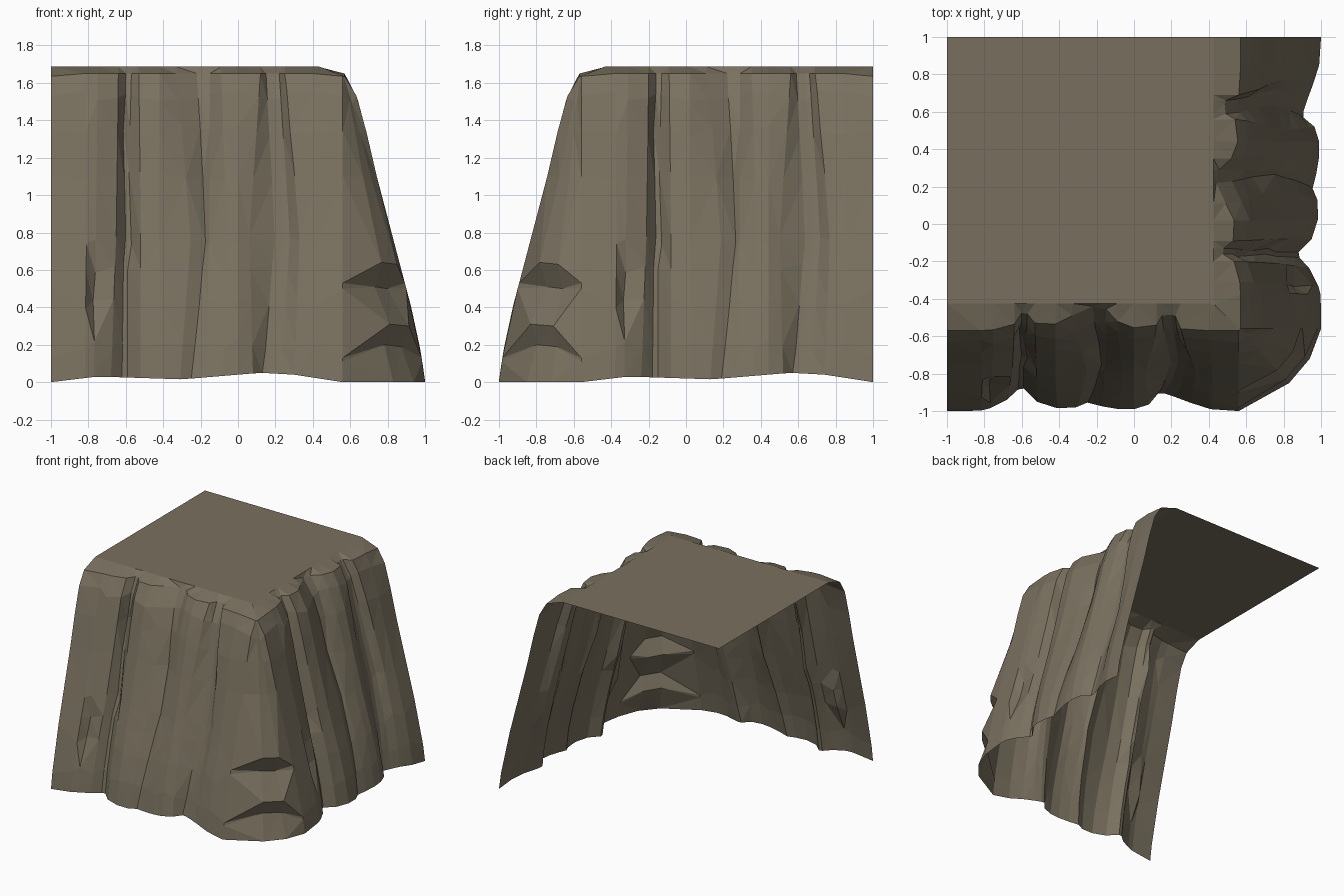
import bpy, bmesh, random

if "Cube" in bpy.data.objects:
    bpy.data.objects.remove(bpy.data.objects["Cube"])
random.seed(4)

rock = bpy.data.materials.new("grey brown rock")
rock.diffuse_color = (0.19, 0.162, 0.114, 1)
rock.use_nodes = True
rock.node_tree.nodes["Principled BSDF"].inputs["Base Color"].default_value = rock.diffuse_color


def lerp(pts, x):
    """Piecewise linear lookup in a short profile."""
    for (x0, y0), (x1, y1) in zip(pts, pts[1:]):
        if x <= x1:
            return y0 + (y1 - y0) * (x - x0) / (x1 - x0)
    return pts[-1][1]


# Wall rows, slope profile (0 = foot, 1 = rim) and the wavy foot line
ROWS = [0, .2, .42, .6, .76, 1.1, 1.34, 1.53, 1.65]
END_ROWS = [0, .11, .13, .5, .53, 1.1, 1.34, 1.53, 1.635]
SLOPE = [(0, 0), (.25, .08), (.42, .18), (.76, .40), (1.1, .60), (1.34, .73), (1.5, .81), (1.635, 1)]
FOOT = [(-1, 0), (-.75, .03), (-.3, .015), (.12, .05), (.3, .04), (.56, 0)]

# Wall columns: x at foot, middle and rim, then depth at foot and rim
COLUMNS = [
    (-1, -1, -1, -1, -.57), (-.82, -.81, -.82, -.998, -.57), (-.77, -.76, -.75, -.985, -.565),
    (-.68, -.65, -.64, -.94, -.535), (-.62, -.61, -.6, -.885, -.475),
    (-.59, -.59, -.57, -.88, -.48), (-.52, -.52, -.53, -.95, -.53),
    (-.41, -.42, -.42, -.985, -.535), (-.31, -.25, -.33, -.98, -.49),
    (-.25, -.17, -.22, -.955, -.44), (-.17, -.155, -.15, -.975, -.455),
    (-.08, -.06, -.09, -.99, -.52), (.0, .0, .0, -.99, -.555), (.08, .06, .12, -.965, -.54),
    (.13, .2, .15, -.905, -.49), (.16, .24, .2, -.905, -.485), (.22, .28, .22, -.925, -.49),
    (.3, .33, .25, -.955, -.56), (.41, .42, .4, -.99, -.57), (.56, .56, .56, -1, -.57)]
# Local chips: (column, row) -> inward push and sideways shift
CHIPS = {(2, 2): (.05, -.01), (2, 3): (.04, 0), (4, 6): (.03, -.01), (5, 4): (.01, .02),
         (4, 4): (.015, .01), (9, 5): (.015, 0)}


def inner(v):
    """Pull the lip gently inside the plateau square at the corner."""
    return v if v < .4 else .4 + (v - .4) * .2


def wall_columns():
    cols = []
    for c, (xb, xm, xt, yb, yt) in enumerate(COLUMNS):
        edge = c in (0, len(COLUMNS) - 1)
        col = []
        for r, z in enumerate(END_ROWS if edge else ROWS):
            x = lerp([(0, xb), (.8, xm), (1.65, xt)], z)
            y = yb + (yt - yb) * lerp(SLOPE, z)
            push, shift = CHIPS.get((c, r), (0, 0))
            h = z
            if not edge and 0 < r < 8:
                h += random.uniform(-.03, .03)
                y = yb + (yt - yb) * lerp(SLOPE, h)
            if r == 0:
                h = lerp(FOOT, x)
            col.append((x + shift, y + push, h))
        # gentle lip running up to the plateau
        col.append((x, -.425, 1.687))
        cols.append(col)
    return cols


# Corner buttress: two columns fanning from the rim, with two overhanging ledges
LEDGES = [(0, 1), (.2, .82), (.31, .93), (.51, .62), (.64, .76), (1.1, .39), (1.34, .23),
          (1.5, .12), (1.635, 0)]


def corner_column(fx, fy, lift):
    col = [(.565 + (fx - .565) * s, -.565 + (fy + .565) * s, z + (lift if 0 < z < 1.6 else 0))
           for z, s in LEDGES]
    return col + [(.435, -.435, 1.687)]


front = wall_columns()
right = [[(-y, x + .44, z) for x, y, z in col] for col in front]
for col in front:
    x, y, z = col[-1]
    col[-1] = (inner(x), y, z)
for col in right:
    x, y, z = col[-1]
    col[-1] = (x, -inner(-y), z)
corner = [corner_column(.83, -.85, 0), corner_column(.94, -.72, -.01)]
corner[0][-1] = (.433, -.43, 1.687)

bm = bmesh.new()
grid = [[bm.verts.new(p) for p in col] for col in front + corner + right]
for a, b in zip(grid, grid[1:]):
    for r in range(len(a) - 1):
        q = (a[r], b[r], b[r + 1], a[r + 1])
        # split each quad along its shorter diagonal
        if (q[0].co - q[2].co).length < (q[1].co - q[3].co).length:
            tris = ((q[0], q[1], q[2]), (q[0], q[2], q[3]))
        else:
            tris = ((q[0], q[1], q[3]), (q[1], q[2], q[3]))
        for t in tris:
            bm.faces.new(t)

# Flat plateau reaching the open back corner
top = bm.faces.new([c[-1] for c in grid] + [bm.verts.new((-1, 1, 1.687))])
bm.normal_update()
bmesh.ops.triangulate(bm, faces=[top], ngon_method='EAR_CLIP')
bmesh.ops.remove_doubles(bm, verts=bm.verts, dist=.002)

mesh = bpy.data.meshes.new("cliff_corner")
bm.to_mesh(mesh)
bm.free()
mesh.materials.append(rock)
bpy.context.collection.objects.link(bpy.data.objects.new("cliff_corner", mesh))
